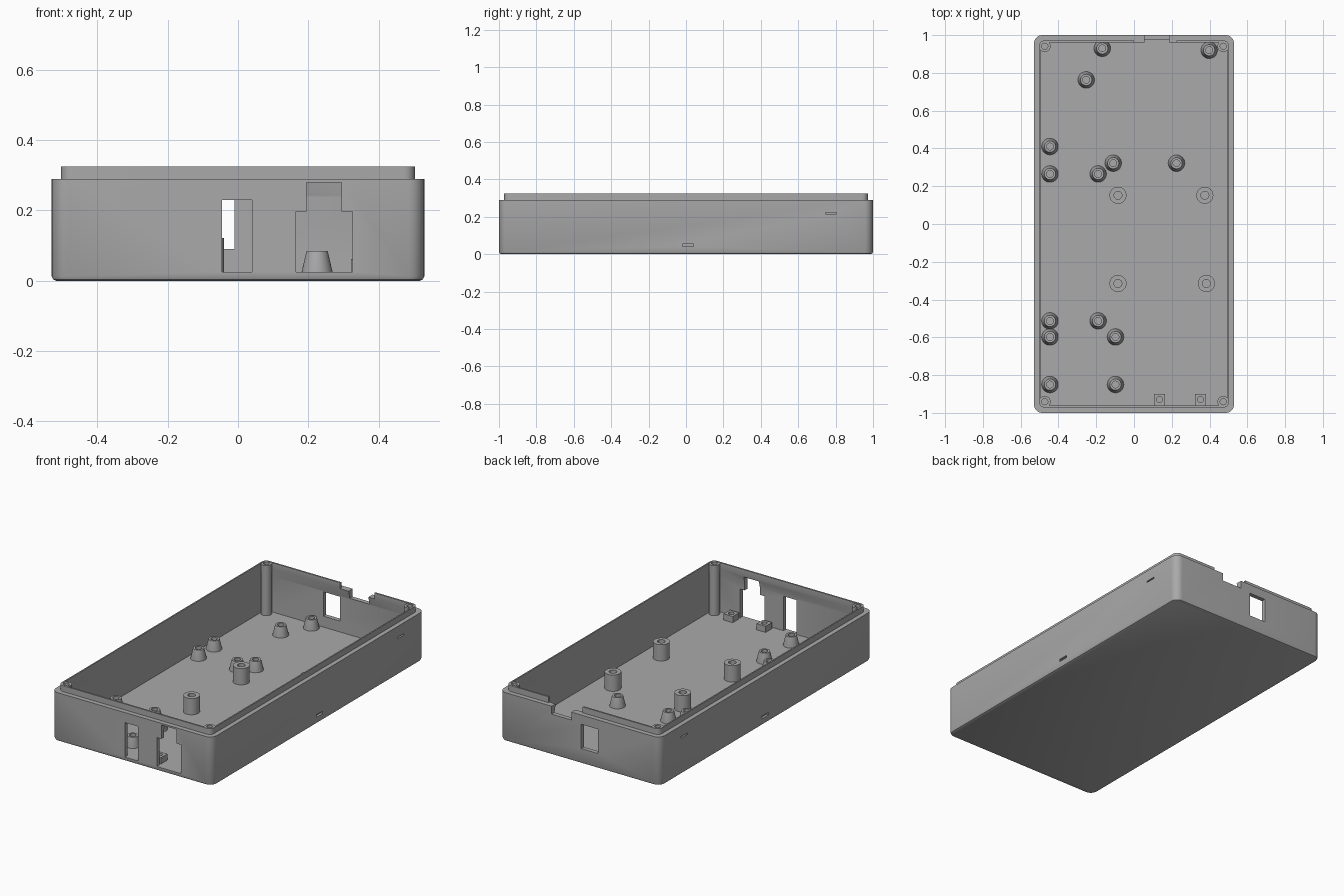
import bpy, bmesh, math

if "Cube" in bpy.data.objects:
    bpy.data.objects.remove(bpy.data.objects["Cube"], do_unlink=True)

grey = bpy.data.materials.new("plain_grey")
grey.use_nodes = True
grey.diffuse_color = (0.4, 0.4, 0.4, 1)
grey.node_tree.nodes["Principled BSDF"].inputs["Base Color"].default_value = (0.4, 0.4, 0.4, 1)

FLOOR, RIM, TOP = 0.025, 0.29, 0.325


def make_object(name, bm):
    bmesh.ops.recalc_face_normals(bm, faces=bm.faces)
    mesh = bpy.data.meshes.new(name)
    bm.to_mesh(mesh)
    bm.free()
    mesh.materials.append(grey)
    obj = bpy.data.objects.new(name, mesh)
    bpy.context.scene.collection.objects.link(obj)
    return obj


def smooth(obj):
    bpy.ops.object.select_all(action="DESELECT")
    obj.select_set(True)
    bpy.context.view_layer.objects.active = obj
    bpy.ops.object.shade_smooth_by_angle(angle=math.radians(30))


def bridge(bm, a, b):
    n = len(a)
    for i in range(n):
        j = (i + 1) % n
        bm.faces.new((a[i], a[j], b[j], b[i]))


def rounded_ring(bm, hx, hy, r, z, steps=8):
    verts = []
    for q, (sx, sy) in enumerate([(1, 1), (-1, 1), (-1, -1), (1, -1)]):
        for k in range(steps + 1):
            a = math.pi / 2 * (q + k / steps)
            verts.append(bm.verts.new((sx * (hx - r) + r * math.cos(a),
                                       sy * (hy - r) + r * math.sin(a), z)))
    return verts


def lathe(name, profile, x, y, sides=32):
    """Closed profile of (radius, z) turned round a vertical axis."""
    bm = bmesh.new()
    rings = [[bm.verts.new((x + r * math.cos(2 * math.pi * i / sides),
                            y + r * math.sin(2 * math.pi * i / sides), z))
              for i in range(sides)] for r, z in profile]
    for a, b in zip(rings, rings[1:]):
        bridge(bm, a, b)
    bm.faces.new(rings[0])
    bm.faces.new(rings[-1])
    obj = make_object(name, bm)
    smooth(obj)
    return obj


def box(name, x0, x1, y0, y1, z0, z1):
    bm = bmesh.new()
    bmesh.ops.create_cube(bm, size=1)
    for v in bm.verts:
        v.co = ((x0 + x1) / 2 + v.co.x * (x1 - x0),
                (y0 + y1) / 2 + v.co.y * (y1 - y0),
                (z0 + z1) / 2 + v.co.z * (z1 - z0))
    return make_object(name, bm)


def cut(target, *bounds):
    cutter = box("cutter", *bounds)
    mod = target.modifiers.new("cut", "BOOLEAN")
    mod.operation, mod.solver, mod.object = "DIFFERENCE", "EXACT", cutter
    bpy.ops.object.select_all(action="DESELECT")
    bpy.context.view_layer.objects.active = target
    target.select_set(True)
    bpy.ops.object.modifier_apply(modifier=mod.name)
    bpy.data.objects.remove(cutter, do_unlink=True)


# Tray: outer wall, ledge, lip and cavity lofted as one shell
sections = [(0.518, 0.988, 0.033, 0), (0.526, 0.996, 0.041, 0.004),
            (0.53, 1.0, 0.045, 0.013), (0.53, 1.0, 0.045, RIM),
            (0.503, 0.972, 0.03, RIM), (0.503, 0.972, 0.03, TOP),
            (0.495, 0.962, 0.022, TOP), (0.495, 0.962, 0.022, RIM),
            (0.503, 0.974, 0.022, 0.24), (0.503, 0.974, 0.022, FLOOR)]
bm = bmesh.new()
rings = [rounded_ring(bm, *s) for s in sections]
for a, b in zip(rings, rings[1:]):
    bridge(bm, a, b)
bm.faces.new(rings[0])
bm.faces.new(rings[-1])
tray = make_object("tray", bm)

# Front openings
cut(tray, -0.045, 0.04, -1.1, -0.94, FLOOR, 0.23)
cut(tray, 0.165, 0.325, -1.1, -0.94, FLOOR, 0.197)
cut(tray, 0.195, 0.295, -1.1, -0.94, 0.19, 0.28)
# Back window, lip gap and cable notch
cut(tray, -0.12, -0.01, 0.94, 1.1, 0.09, 0.235)
cut(tray, 0.0, 0.225, 0.94, 1.1, RIM, 0.4)
cut(tray, 0.055, 0.185, 0.94, 1.1, 0.243, 0.4)
# Shallow slots on both long sides
for s in (-1, 1):
    x0, x1 = sorted((s * 0.515, s * 0.6))
    cut(tray, x0, x1, -0.02, 0.04, 0.04, 0.055)
    cut(tray, x0, x1, 0.745, 0.805, 0.216, 0.224)
smooth(tray)

# Corner screw posts
for sx in (-1, 1):
    for sy in (-1, 1):
        lathe("corner_post", [(0.03, 0.015), (0.03, TOP - 0.002), (0.016, TOP - 0.002),
                              (0.016, 0.2)], sx * 0.472, sy * 0.941)

# Tall straight standoffs
for x, y in [(-0.085, 0.152), (0.375, 0.152), (-0.085, -0.315), (0.383, -0.315)]:
    lathe("tall_standoff", [(0.045, 0.015), (0.045, 0.122), (0.021, 0.122),
                            (0.021, 0.04)], x, y)

# Short tapered standoffs
short_spots = [(-0.168, 0.93), (0.398, 0.92), (-0.253, 0.763), (-0.445, 0.41),
               (-0.445, 0.265), (-0.19, 0.265), (-0.11, 0.322), (0.225, 0.322),
               (-0.445, -0.513), (-0.19, -0.513), (-0.445, -0.598), (-0.098, -0.598),
               (-0.445, -0.85), (-0.098, -0.85)]
for x, y in short_spots:
    lathe("short_standoff", [(0.044, 0.02), (0.044, FLOOR), (0.03, 0.085), (0.018, 0.085),
                             (0.018, 0.035)], x, y)

# Small square blocks behind the front opening, each with a screw hole
for x in (0.135, 0.352):
    block = box("socket_block", x - 0.03, x + 0.03, -0.96, -0.9, 0.02, 0.062)
    hole = lathe("hole_cutter", [(0.016, 0.035), (0.016, 0.1)], x, -0.93, 24)
    mod = block.modifiers.new("hole", "BOOLEAN")
    mod.operation, mod.solver, mod.object = "DIFFERENCE", "EXACT", hole
    bpy.context.view_layer.objects.active = block
    bpy.ops.object.modifier_apply(modifier=mod.name)
    bpy.data.objects.remove(hole, do_unlink=True)
